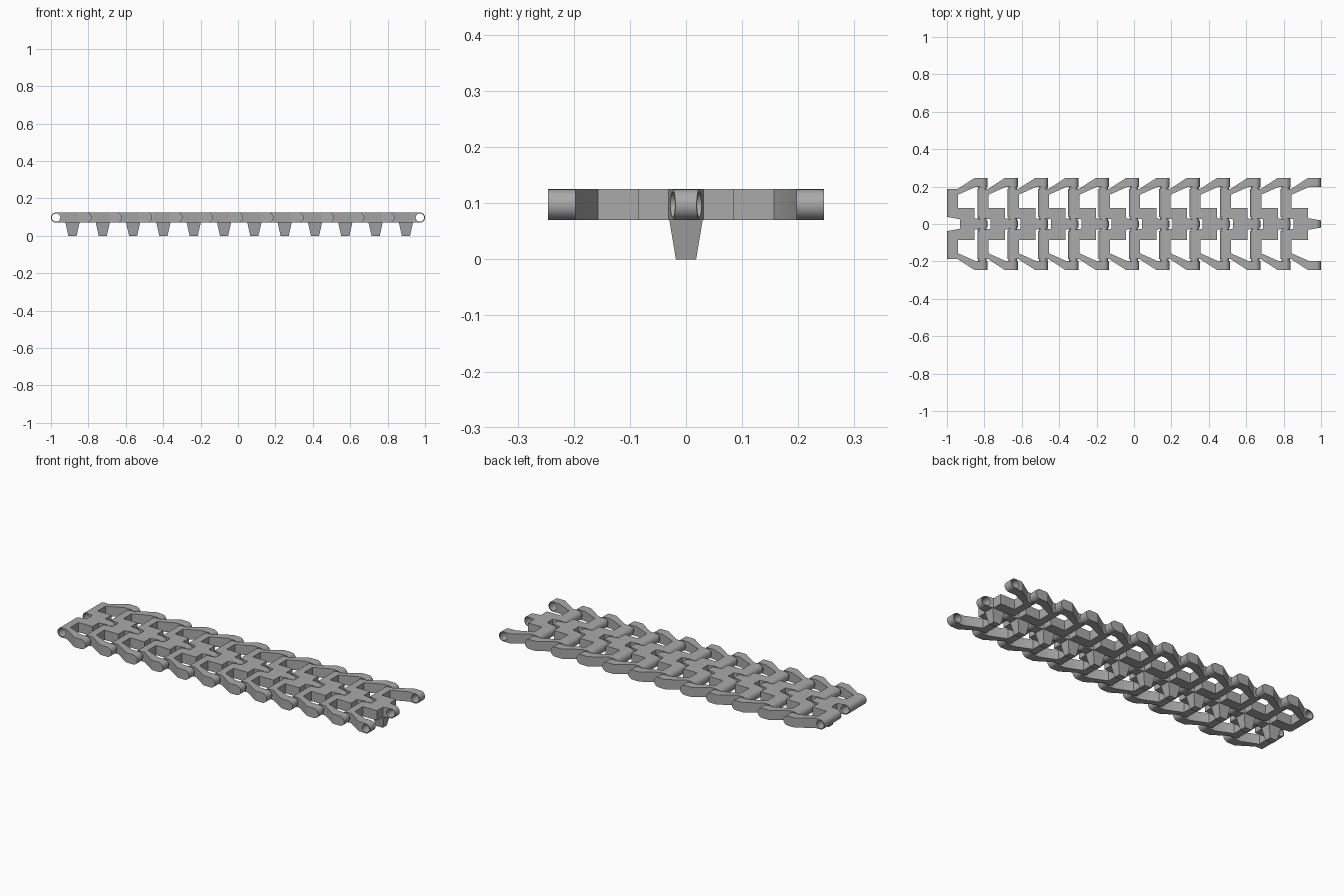
import bpy, bmesh
from math import pi, cos, sin, radians

cube = bpy.data.objects.get("Cube")
if cube:
    bpy.data.objects.remove(cube)

LINKS = 12
R = 0.0275                       # knuckle radius, half the plate thickness
HOLE = 0.0225
PITCH = (2 - 2 * R) / LINKS
ZC = 0.0975                      # pin axis height
HALF_W = 0.246

steel = bpy.data.materials.new("grey_steel")
steel.use_nodes = True
COLOR = (0.4, 0.4, 0.4, 1)
steel.diffuse_color = COLOR
steel.node_tree.nodes["Principled BSDF"].inputs["Base Color"].default_value = COLOR


def link_object(name, mesh):
    obj = bpy.data.objects.new(name, mesh)
    bpy.context.collection.objects.link(obj)
    return obj


def prism(name, points, offset):
    """Extrude a closed outline of 3D points along an offset."""
    mesh = bpy.data.meshes.new(name)
    bm = bmesh.new()
    face = bm.faces.new([bm.verts.new(p) for p in points])
    ext = bmesh.ops.extrude_face_region(bm, geom=[face])
    moved = [v for v in ext["geom"] if isinstance(v, bmesh.types.BMVert)]
    bmesh.ops.translate(bm, verts=moved, vec=offset)
    bmesh.ops.recalc_face_normals(bm, faces=bm.faces)
    bm.to_mesh(mesh)
    bm.free()
    mesh.materials.append(steel)
    return link_object(name, mesh)


def arc(x, radius, start, end, n):
    """Points of an arc about the pin axis, in the xz plane."""
    angles = [start + (end - start) * i / n for i in range(n + 1)]
    return [(x + radius * cos(a), -HALF_W, ZC + radius * sin(a)) for a in angles]


def rod(name, x, radius, reach=0.0):
    pts = arc(x, radius, 0, 2 * pi, 32)[:-1]
    pts = [(p[0], -HALF_W - reach, p[2]) for p in pts]
    return prism(name, pts, (0, 2 * (HALF_W + reach), 0))


# Plan outline of one link: knuckle, outer arm, centre plate and tongue
half = [(0.07, 0.025), (0, 0.038), (0, 0.188), (0.058, 0.188), (0.147, HALF_W),
        (0.24, HALF_W), (0.24, 0.197), (0.15, 0.197), (0.06, 0.157),
        (0.06, 0.085), (0.148, 0.085), (0.148, 0.031), (0.24, 0.015)]
outline = half + [(x, -y) for x, y in reversed(half)]
link = prism("track_link", [(x, y, ZC - 0.04) for x, y in outline], (0, 0, 0.08))

# Round both ends with a side profile, then bore the two pin holes
ends = arc(R + PITCH, R, -pi / 2, pi / 2, 16) + arc(R, R, pi / 2, 1.5 * pi, 16)
ends = [(x, -0.3, z) for x, y, z in ends]
cutters = [(prism("side_profile", ends, (0, 0.6, 0)), 'INTERSECT'),
           (rod("front_bore", R, HOLE, 0.05), 'DIFFERENCE'),
           (rod("rear_bore", R + PITCH, HOLE, 0.05), 'DIFFERENCE')]
for cutter, operation in cutters:
    mod = link.modifiers.new(cutter.name, 'BOOLEAN')
    mod.object, mod.operation, mod.solver = cutter, operation, 'EXACT'
bpy.context.view_layer.update()
graph = bpy.context.evaluated_depsgraph_get()
finished = bpy.data.meshes.new_from_object(link.evaluated_get(graph))
link.modifiers.clear()
link.data = finished
for cutter, operation in cutters:
    bpy.data.objects.remove(cutter)

# Guide tooth: tapered block hanging under the centre plate
tooth = prism("guide_tooth", [(0.115 + sx * 0.022, sy * 0.018, 0)
              for sx, sy in ((-1, -1), (1, -1), (1, 1), (-1, 1))], (0, 0, 0.072))
for v in tooth.data.vertices:
    if v.co.z > 0.01:
        v.co.x = 0.115 + (v.co.x - 0.115) * 0.038 / 0.022
        v.co.y *= 0.03 / 0.018

# Hinge pin filling the bores between neighbouring links
pin = rod("hinge_pin", R + PITCH, HOLE)

# Smooth the rounded surfaces
for obj in (link, pin):
    bpy.ops.object.select_all(action='DESELECT')
    obj.select_set(True)
    bpy.context.view_layer.objects.active = obj
    bpy.ops.object.shade_smooth_by_angle(angle=radians(25))

# Repeat along the track; the two end bores stay open
for part, count in ((link, LINKS), (tooth, LINKS), (pin, LINKS - 1)):
    part.location.x = -1
    for i in range(1, count):
        copy = link_object(f"{part.name}_{i + 1}", part.data)
        copy.location.x = -1 + i * PITCH
